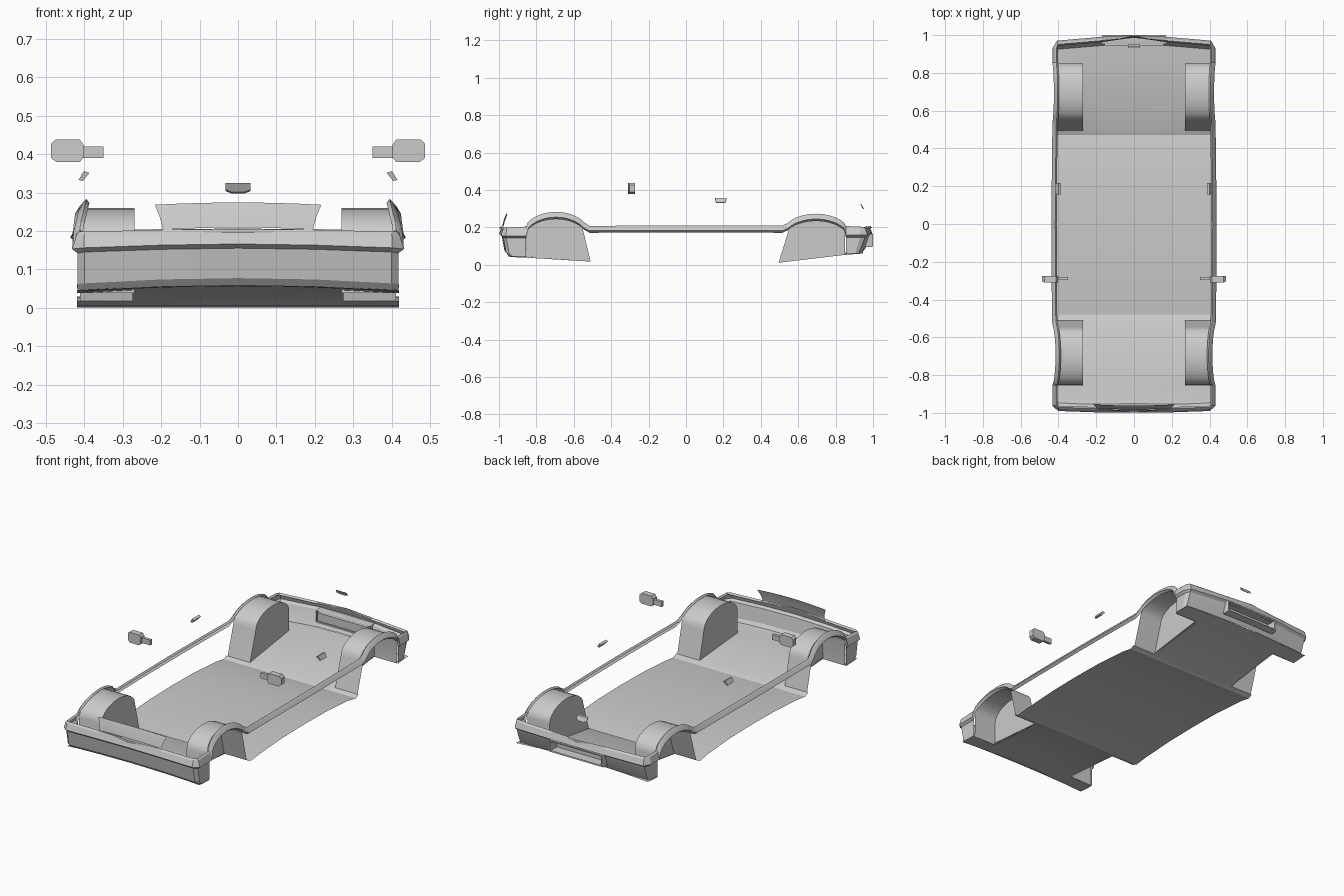
import bpy, math
from mathutils import Vector

if "Cube" in bpy.data.objects:
    bpy.data.objects.remove(bpy.data.objects["Cube"])


def make(name, verts, faces, mirror=False):
    me = bpy.data.meshes.new(name)
    me.from_pydata([tuple(v) for v in verts], [], faces)
    me.update()
    ob = bpy.data.objects.new(name, me)
    bpy.context.collection.objects.link(ob)
    if mirror:
        m = ob.modifiers.new("mirror", 'MIRROR')
        m.use_clip = True
    return ob


def loft(name, rows, mirror=False, closed=False, cap=False, skip=None):
    n = len(rows[0])
    verts = [v for r in rows for v in r]
    faces = []
    for i in range(len(rows) - 1):
        for j in range(n if closed else n - 1):
            k = (j + 1) % n
            if skip and skip(i, j):
                continue
            faces.append((i * n + j, i * n + k, (i + 1) * n + k, (i + 1) * n + j))
    if cap:
        faces.append([(len(rows) - 1) * n + j for j in range(n)])
    return make(name, verts, faces, mirror)


def prism(name, a, b, mirror=False):
    # solid between two matching outlines
    n = len(a)
    faces = [tuple(range(n))[::-1], tuple(range(n, 2 * n))]
    faces += [(i, (i + 1) % n, n + (i + 1) % n, n + i) for i in range(n)]
    return make(name, a + b, faces, mirror)


def camber(x, y):
    f = min(1, max(0, (abs(y) - .5) / .4))
    return .015 * f * (1 - (x / .42) ** 2)


# half outline of the trim: x, y, top z, bottom z
path = [(0, -.985, .205, .163), (.2, -.983, .203, .160), (.4, -.976, .198, .153),
        (.418, -.96, .198, .150), (.418, -.855, .204, .150)]


def arch(yc, h, lean):
    for a in range(20, 161, 14):
        s = math.sin(math.radians(a)) ** 1.3
        y = yc - .16 * math.cos(math.radians(a))
        path.append((.419 - lean * s, y, .207 + h * s, .176 + h * s))


arch(-.695, .076, .018)
path += [(.420, -.515, .208, .179), (.422, -.3, .209, .18), (.423, 0, .21, .18),
         (.421, .3, .21, .18), (.418, .515, .209, .179)]
arch(.695, .066, .009)
path += [(.417, .855, .207, .155), (.417, .93, .204, .155), (.405, .957, .202, .155),
         (.17, .977, .205, .163), (0, .982, .206, .165)]


def offset(i, d):
    a, b = path[max(i - 1, 0)], path[min(i + 1, len(path) - 1)]
    t = Vector((b[0] - a[0], b[1] - a[1])).normalized()
    x, y = path[i][0], path[i][1]
    if x == 0:
        return 0, y + math.copysign(d, y)
    return x + t.y * d, y - t.x * d


# body trim strip running all the way round
rows = [[], [], [], [], []]
for i, (x, y, zt, zb) in enumerate(path):
    for r, (d, z) in zip(rows, [(-.014, zt - .01), (-.006, zt), (.003, zt - .009),
                                (.014, zb + .003), (0, zb - .008)]):
        r.append((*offset(i, d), z))
loft("body_trim", rows, mirror=True)

# bumper skirts: (height, inward shift) rows below the trim
for name, sgn, levels in [("front_bumper", -1, [(.062, .014), (.043, .03)]),
                          ("rear_bumper", 1, [(.097, .018), (.06, .032)])]:
    pts = [p for p in path if p[1] * sgn > .854]
    rows = [[(x, y, zb - .008) for x, y, zt, zb in pts]]
    for z, sh in levels:
        rows.append([(x, y - sgn * sh * min(1, (abs(y) - .855) / .1),
                      z + camber(x, y) * (z < .07)) for x, y, _, _ in pts])
    last = len(pts) - 2
    loft(name, rows, mirror=True,
         skip=(lambda i, j: i == 0 and j == last) if sgn > 0 else None)

# floor pan with notches at the wheels
prof = [(-.952, .045), (-.93, .041), (-.855, .038), (-.51, .017), (-.48, .005), (-.4, .014),
        (-.2, .026), (0, .029), (.2, .026), (.4, .012), (.47, 0), (.495, .011),
        (.85, .053), (.945, .06)]
cols = [0, .14, .275, .419]
rows = [[(x, y, z + camber(x, y)) for x in cols] for y, z in prof]
loft("floor_pan", rows, mirror=True, skip=lambda i, j: j == 2 and i in (2, 11))

# wheel wells: curved liner plus inner wall
for name, ends, yc in [("front_wheel_well", [(-.855, .038), (-.51, .017)], -.7),
                       ("rear_wheel_well", [(.495, .011), (.85, .053)], .698)]:
    arc = []
    for a in range(0, 181, 15):
        t = math.radians(a)
        arc.append((yc - .152 * math.cos(t), .175 + .085 * math.sin(t)))
    line = [ends[0]] + arc + [ends[1]]
    n = len(line)
    well = [(.27, y, z) for y, z in line] + [(.412, y, z) for y, z in line]
    faces = [(i, i + 1, n + i + 1, n + i) for i in range(n - 1)] + [tuple(range(n))]
    make(name, well, faces, mirror=True)

# grille panel
rows = []
for y, z, w in [(-.982, .203, .195), (-.974, .235, .203), (-.961, .268, .217)]:
    rows.append([(w * k / 4, y + .006 * (k / 4) ** 2, z + .006 * (1 - (k / 4) ** 2)) for k in range(-4, 5)])
loft("grille_panel", rows)

# rear plate recess with raised rim


def rect(y, w, z0, z1):
    return [(-w, y, z0), (w, y, z0), (w, y, z1), (-w, y, z1)]


loft("plate_recess", [rect(.953, .172, .095, .16), rect(.99, .172, .095, .166),
                      rect(1.0, .168, .099, .164), rect(.998, .160, .106, .157),
                      rect(.946, .157, .108, .155)], closed=True, cap=True)

# side mirrors
head = [(.402, .392), (.412, .379), (.472, .379), (.487, .39), (.487, .427),
        (.475, .438), (.412, .438), (.402, .424)]
prism("mirror_head", [(x, -.309 + .006 * (x > .48), z) for x, z in head],
      [(x, -.274, z) for x, z in head], mirror=True)
stem = [(.35, .39), (.406, .39), (.406, .42), (.35, .42)]
prism("mirror_stem", [(x, -.296, z) for x, z in stem],
      [(x, -.28, z) for x, z in stem], mirror=True)

# door handles
grip = [(.387, .351), (.401, .356), (.415, .333), (.404, .33)]
prism("door_handle", [(x, .155 + .006 * (z < .34), z) for x, z in grip],
      [(x, .217 - .006 * (z < .34), z) for x, z in grip], mirror=True)

# rear lid latch
latch = [(-.033, .325), (-.033, .308), (-.016, .301), (.016, .301), (.033, .308), (.033, .325)]
prism("lid_latch", [(x, .932 + (.325 - z) * .5, z) for x, z in latch],
      [(x, .94 + (.325 - z) * .5, z - .004) for x, z in latch])

# smooth curves, keep edges crisp
bpy.ops.object.select_all(action='SELECT')
bpy.context.view_layer.objects.active = bpy.context.selected_objects[0]
bpy.ops.object.shade_smooth_by_angle(angle=math.radians(25))
